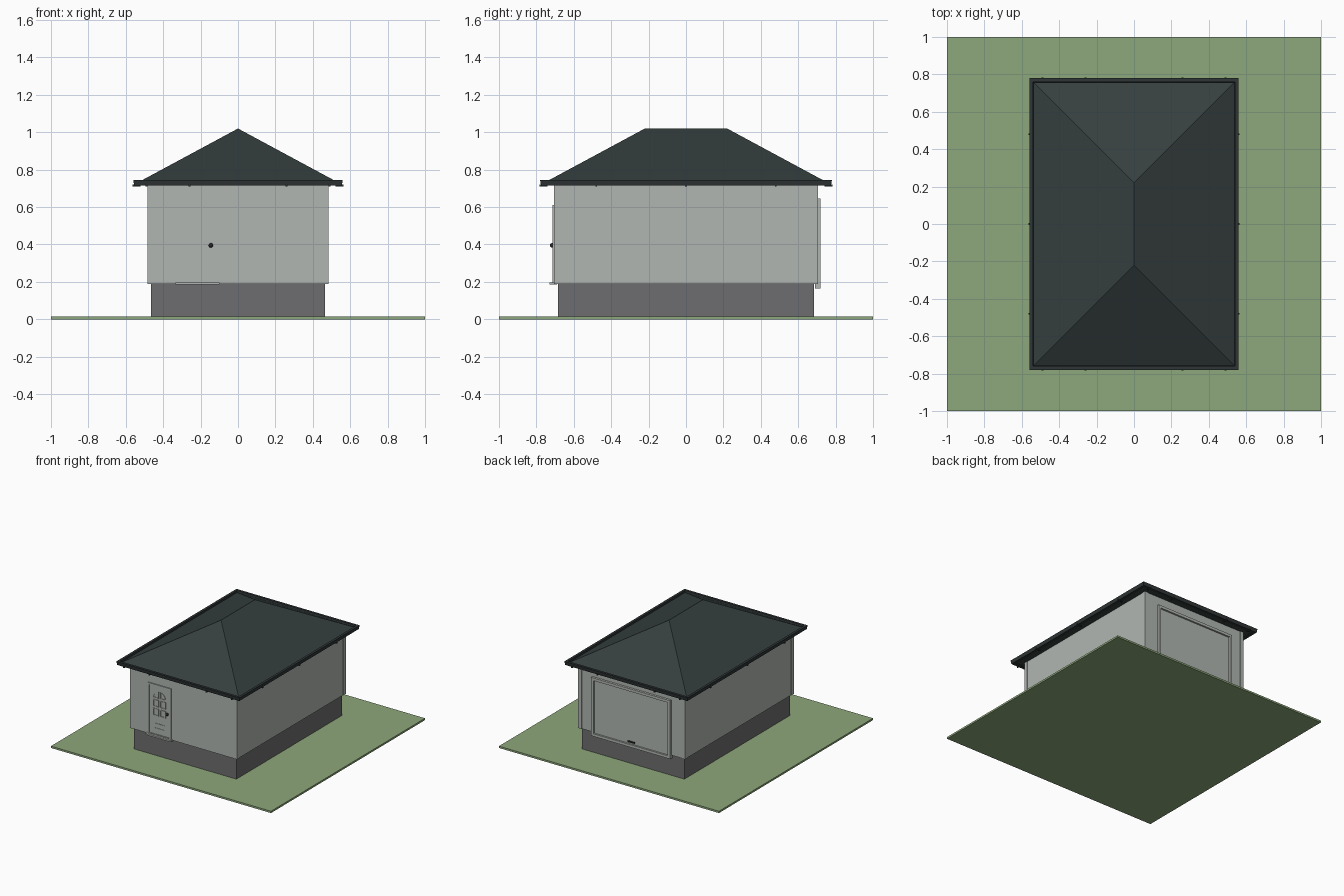
import bpy, bmesh, math
from mathutils import Vector

if "Cube" in bpy.data.objects:
    bpy.data.objects.remove(bpy.data.objects["Cube"])


def material(name, rgb):
    m = bpy.data.materials.new(name)
    m.diffuse_color = (*rgb, 1)
    m.use_nodes = True
    m.node_tree.nodes["Principled BSDF"].inputs["Base Color"].default_value = m.diffuse_color
    return m


GRASS = material("grass_green", (0.27, 0.39, 0.20))
STONE = material("dark_grey_stone", (0.155, 0.155, 0.16))
WALL = material("pale_grey_wall", (0.44, 0.47, 0.44))
ROOF = material("slate_roof", (0.036, 0.050, 0.049))
GUTTER = material("dark_gutter", (0.028, 0.035, 0.036))
METAL = material("black_metal", (0.02, 0.02, 0.022))


def finish(bm, name, mat):
    bmesh.ops.remove_doubles(bm, verts=bm.verts, dist=1e-5)
    bmesh.ops.recalc_face_normals(bm, faces=bm.faces)
    me = bpy.data.meshes.new(name)
    bm.to_mesh(me)
    bm.free()
    me.materials.append(mat)
    ob = bpy.data.objects.new(name, me)
    bpy.context.collection.objects.link(ob)
    return ob


def box(name, mat, x, y, z):
    """Box from (min, max) pairs."""
    bm = bmesh.new()
    bmesh.ops.create_cube(bm, size=1)
    for v in bm.verts:
        v.co = [(r[0] + r[1]) / 2 + c * (r[1] - r[0]) for r, c in zip((x, y, z), v.co)]
    return finish(bm, name, mat)


def rect_loft(name, mat, rings, closed=False):
    """Join rectangular rings given as (half x, half y, z)."""
    bm = bmesh.new()
    loops = [[bm.verts.new((sx * hx, sy * hy, z))
              for sx, sy in ((-1, -1), (1, -1), (1, 1), (-1, 1))] for hx, hy, z in rings]
    pairs = list(zip(loops, loops[1:]))
    if closed:
        pairs.append((loops[-1], loops[0]))
    else:
        bm.faces.new(loops[0])
    for a, b in pairs:
        for i in range(4):
            j = (i + 1) % 4
            bm.faces.new((a[i], a[j], b[j], b[i]))
    bmesh.ops.dissolve_degenerate(bm, dist=1e-5, edges=bm.edges)
    return finish(bm, name, mat)


def trim(name, mat, outline, width, y0, y1):
    """Raised moulding that follows an (x, z) outline."""
    bm = bmesh.new()
    xs, zs = [p[0] for p in outline], [p[1] for p in outline]
    cx, cz = (min(xs) + max(xs)) / 2, (min(zs) + max(zs)) / 2
    fx = 1 - 2 * width / (max(xs) - min(xs))
    fz = 1 - 2 * width / (max(zs) - min(zs))
    inner = [(cx + (x - cx) * fx, cz + (z - cz) * fz) for x, z in outline]
    loops = [[bm.verts.new((x, y, z)) for x, z in pts]
             for pts, y in ((outline, y0), (outline, y1), (inner, y1), (inner, y0))]
    n = len(outline)
    for k in range(4):
        a, b = loops[k], loops[(k + 1) % 4]
        for i in range(n):
            bm.faces.new((a[i], a[(i + 1) % n], b[(i + 1) % n], b[i]))
    return finish(bm, name, mat)


def rect(x0, x1, z0, z1):
    return [(x0, z0), (x1, z0), (x1, z1), (x0, z1)]


# Lawn, foundation and walls
box("lawn", GRASS, (-1, 1), (-1, 1), (0, 0.015))
box("foundation", STONE, (-0.465, 0.465), (-0.685, 0.685), (0.015, 0.19))
box("walls", WALL, (-0.482, 0.482), (-0.705, 0.702), (0.19, 0.722))
for sx in (-1, 1):
    for sy in (-1, 1):
        x, y = sorted((sx * 0.455, sx * 0.485)), sorted((sy * 0.675, sy * 0.707))
        box("corner_board", WALL, x, y, (0.19, 0.72))

# Hipped roof with gutter all round
rect_loft("roof", ROOF, [(0.535, 0.755, 0.72), (0.535, 0.755, 0.732), (0, 0.22, 1.02)])
rect_loft("gutter", GUTTER, [(0.53, 0.75, 0.715), (0.555, 0.775, 0.715), (0.56, 0.78, 0.745),
                             (0.54, 0.76, 0.745), (0.537, 0.757, 0.725), (0.53, 0.75, 0.725)], True)
for s in (-1, 1):
    for x in (-0.49, -0.26, 0.26, 0.49):
        box("gutter_bracket", GUTTER, (x - 0.005, x + 0.005), sorted((s * 0.74, s * 0.784)), (0.711, 0.722))
    for y in (-0.48, 0, 0.48):
        box("gutter_bracket", GUTTER, sorted((s * 0.52, s * 0.563)), (y - 0.005, y + 0.005), (0.711, 0.722))

# Front door with frame, step, panes and letter plate
trim("door_frame", WALL, rect(-0.325, -0.11, 0.19, 0.612), 0.014, -0.70, -0.713)
box("front_door", WALL, (-0.311, -0.124), (-0.708, -0.70), (0.2, 0.6))
box("door_step", WALL, (-0.335, -0.10), (-0.73, -0.69), (0.185, 0.197))
trim("letter_plate", WALL, rect(-0.262, -0.172, 0.25, 0.293), 0.005, -0.705, -0.711)
MID = -0.218
for s in (-1, 1):
    near, far = MID + s * 0.006, MID + s * 0.057
    for z in (0.355, 0.428):
        trim("door_pane_trim", WALL, rect(near, far, z, z + 0.058), 0.006, -0.705, -0.712)
    arch = [(near + s * 0.051 * math.cos(a), 0.50 + 0.055 * math.sin(a))
            for a in (i * math.pi / 16 for i in range(9))]
    trim("door_arch_trim", WALL, [(near, 0.50)] + arch, 0.006, -0.705, -0.712)
bm = bmesh.new()
bmesh.ops.create_uvsphere(bm, u_segments=16, v_segments=8, radius=0.012)
bmesh.ops.translate(bm, verts=bm.verts, vec=Vector((-0.145, -0.716, 0.395)))
knob = finish(bm, "door_knob", METAL)
for p in knob.data.polygons:
    p.use_smooth = True

# Garage door on the back
trim("garage_frame", WALL, rect(-0.36, 0.36, 0.165, 0.645), 0.022, 0.69, 0.72)
box("garage_door", WALL, (-0.34, 0.34), (0.69, 0.706), (0.185, 0.625))
box("garage_handle", METAL, (-0.03, 0.03), (0.70, 0.715), (0.2, 0.21))
